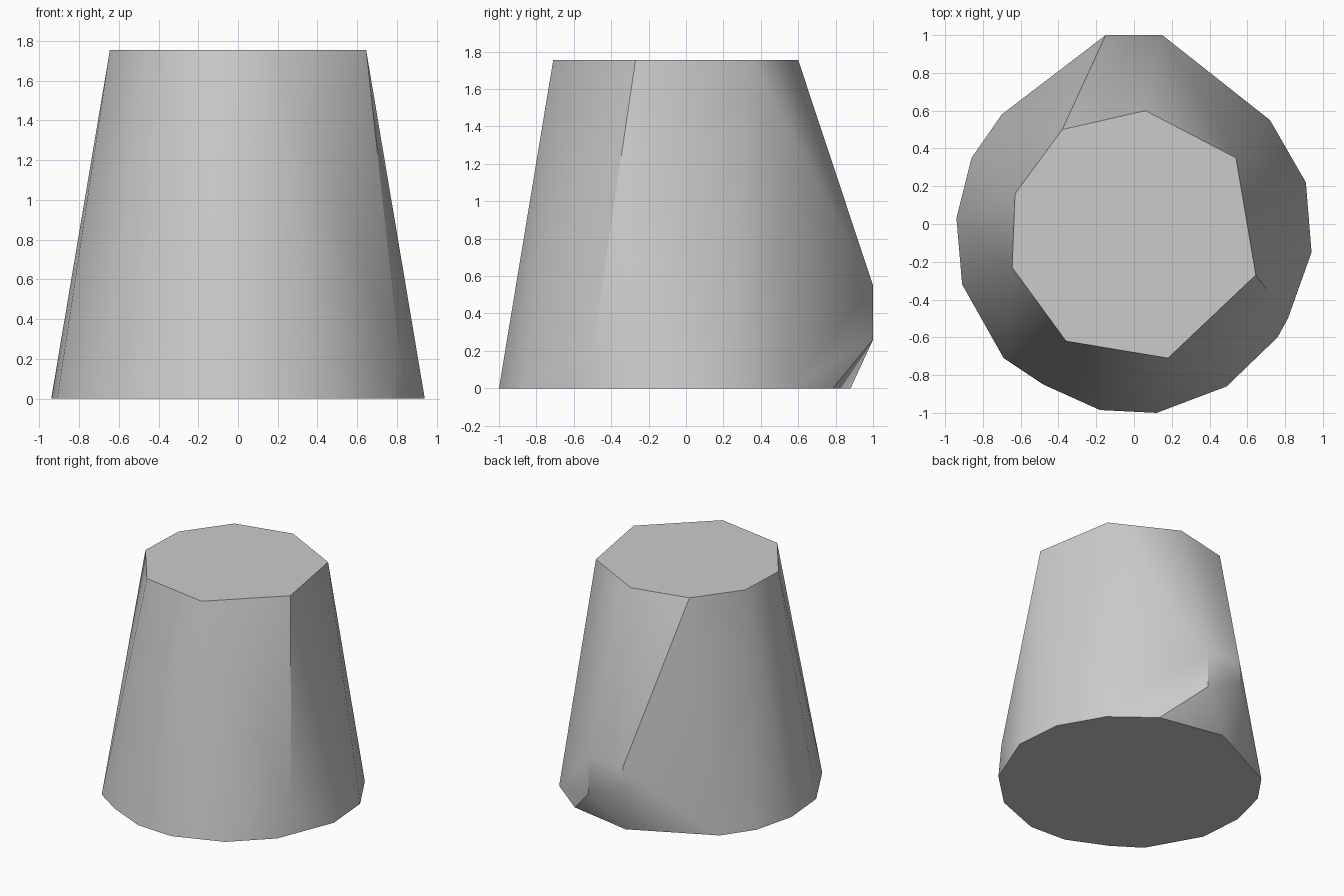
import bpy
import bmesh
import math

# Remove the default cube only
default_cube = bpy.data.objects.get("Cube")
if default_cube:
    bpy.data.objects.remove(default_cube, do_unlink=True)

HEIGHT = 1.755

# Flat upper rim, counter-clockwise
top_rim = [
    (0.06, 0.60), (-0.38, 0.50), (-0.63, 0.16), (-0.645, -0.23),
    (-0.36, -0.62), (0.18, -0.71), (0.645, -0.27), (0.54, 0.35),
]

# Wider foot outline, counter-clockwise
foot_rim = [
    (0.72, 0.55), (0.42, 0.785), (-0.09, 0.88), (-0.70, 0.58),
    (-0.86, 0.35), (-0.94, 0.03), (-0.91, -0.32), (-0.69, -0.71),
    (-0.48, -0.85), (-0.18, -0.985), (0.12, -1.0), (0.49, -0.86),
    (0.76, -0.60), (0.94, -0.15), (0.91, 0.22),
]

# Corners of the bulge at the back, and one raised corner on the side
bulge_corners = [
    (0.15, 1.0, 0.26), (0.15, 1.0, 0.55),
    (-0.15, 1.0, 0.55), (-0.15, 1.0, 0.395),
]
side_corner = (0.815, -0.50, 0.2)


def make_material(name, color):
    """Create a plain matte material."""
    material = bpy.data.materials.new(name)
    material.use_nodes = True
    material.diffuse_color = color
    shader = material.node_tree.nodes["Principled BSDF"]
    shader.inputs["Base Color"].default_value = color
    return material


def make_hull(name, points, material):
    """Wrap the points in a faceted convex body with flat caps."""
    bm = bmesh.new()
    for point in points:
        bm.verts.new(point)
    hull = bmesh.ops.convex_hull(bm, input=bm.verts[:])
    loose = {v for v in hull["geom_interior"] + hull["geom_unused"]
             if isinstance(v, bmesh.types.BMVert) and not v.link_faces}
    bmesh.ops.delete(bm, geom=list(loose), context="VERTS")
    bmesh.ops.dissolve_limit(bm, angle_limit=math.radians(0.5),
                             verts=bm.verts[:], edges=bm.edges[:])
    bmesh.ops.recalc_face_normals(bm, faces=bm.faces[:])
    mesh = bpy.data.meshes.new(name)
    bm.to_mesh(mesh)
    bm.free()
    mesh.materials.append(material)
    obj = bpy.data.objects.new(name, mesh)
    bpy.context.collection.objects.link(obj)
    return obj


# Tapered faceted body
grey = make_material("stone_grey", (0.6, 0.6, 0.6, 1.0))
points = [(x, y, HEIGHT) for x, y in top_rim]
points += [(x, y, 0.0) for x, y in foot_rim]
points += bulge_corners + [side_corner]
body = make_hull("tapered_body", points, grey)

# Soft shading across shallow facets, crisp caps and steep edges
bpy.ops.object.select_all(action="DESELECT")
body.select_set(True)
bpy.context.view_layer.objects.active = body
bpy.ops.object.shade_smooth_by_angle(angle=math.radians(30))
